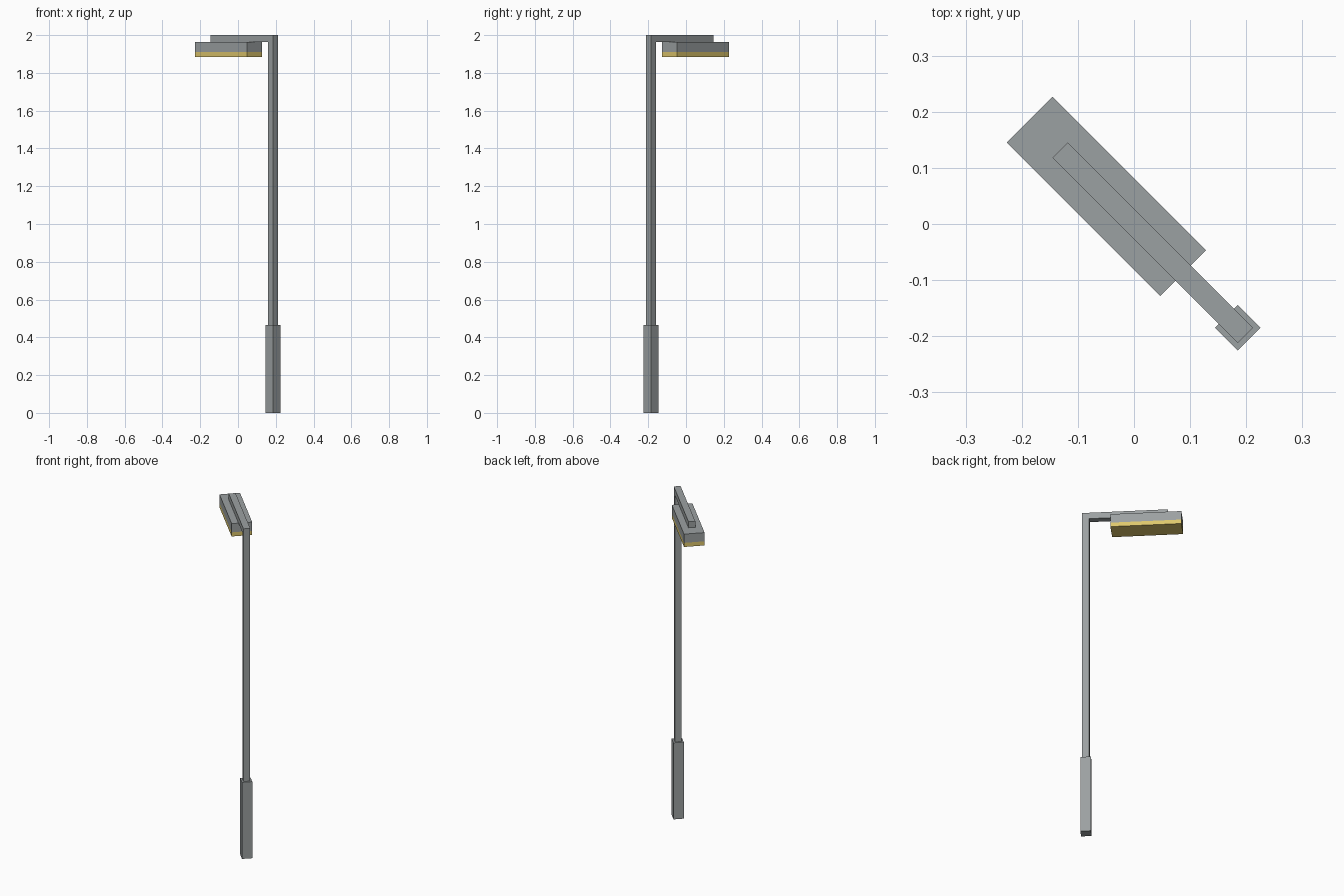
import bpy, bmesh, math
from mathutils import Matrix

if "Cube" in bpy.data.objects:
    bpy.data.objects.remove(bpy.data.objects["Cube"])


def material(name, rgb):
    m = bpy.data.materials.new(name)
    m.diffuse_color = (*rgb, 1.0)
    m.use_nodes = True
    m.node_tree.nodes["Principled BSDF"].inputs["Base Color"].default_value = m.diffuse_color
    return m


GREY = material("metal grey", (0.33, 0.355, 0.36))
YELLOW = material("lamp yellow", (0.73, 0.57, 0.15))

# The lamp runs diagonally: u points from the pole towards the back left
TURN = Matrix.Rotation(math.radians(135), 4, 'Z')


def box(name, u0, u1, width, z0, z1, mat):
    bm = bmesh.new()
    bmesh.ops.create_cube(bm, size=1.0)
    place = Matrix.Translation(((u0 + u1) / 2, 0, (z0 + z1) / 2))
    scale = Matrix.Diagonal((u1 - u0, width, z1 - z0, 1))
    bm.transform(TURN @ place @ scale)
    mesh = bpy.data.meshes.new(name)
    bm.to_mesh(mesh)
    bm.free()
    mesh.materials.append(mat)
    obj = bpy.data.objects.new(name, mesh)
    bpy.context.collection.objects.link(obj)
    return obj


POLE = -0.2616            # pole centre along u
ARM_Z, LAMP_Z, GLASS_Z = 1.963, 1.910, 1.885

# Post: thick foot and slim pole
box("foot", POLE - 0.0287, POLE + 0.0287, 0.0574, 0, 0.465, GREY)
box("pole", POLE - 0.019, POLE + 0.019, 0.038, 0.465, ARM_Z, GREY)

# Arm across the top of the post and lamp
box("arm", POLE - 0.019, 0.186, 0.038, ARM_Z, 2.0, GREY)

# Lamp head with the light panel below
box("lamp_housing", -0.124, 0.263, 0.115, LAMP_Z, ARM_Z, GREY)
box("light_panel", -0.124, 0.263, 0.115, GLASS_Z, LAMP_Z, YELLOW)
